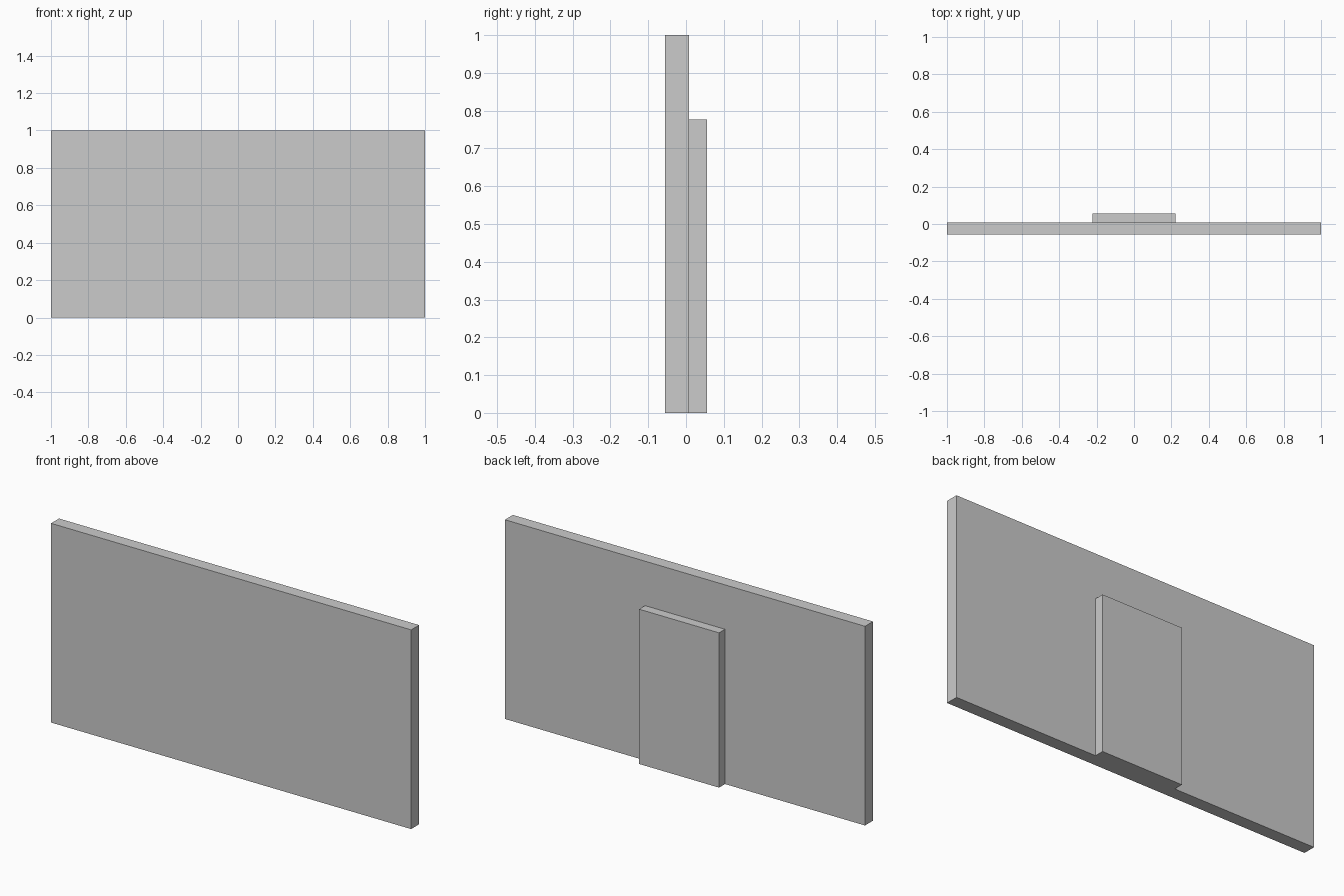
import bpy, bmesh, math
from mathutils import Vector

if "Cube" in bpy.data.objects:
    bpy.data.objects.remove(bpy.data.objects["Cube"])

Y_FRONT, Y_WALL, Y_DOOR = -0.055, 0.008, 0.055
DOOR_X, DOOR_Z = 0.222, 0.777

# Wall slab
bm = bmesh.new()
bmesh.ops.create_cube(bm, size=1)
bmesh.ops.scale(bm, vec=(2, Y_WALL - Y_FRONT, 1), verts=bm.verts)
bmesh.ops.translate(bm, vec=(0, (Y_WALL + Y_FRONT) / 2, 0.5), verts=bm.verts)

# Outline of the door panel cut into the slab
for co, no in (((-DOOR_X, 0, 0), (1, 0, 0)), ((DOOR_X, 0, 0), (1, 0, 0)),
               ((0, 0, DOOR_Z), (0, 0, 1))):
    bmesh.ops.bisect_plane(bm, geom=bm.verts[:] + bm.edges[:] + bm.faces[:],
                           plane_co=co, plane_no=no)

# Door panel raised from the back face
bm.normal_update()
door = [f for f in bm.faces if f.normal.y > 0.9
        and abs(f.calc_center_median().x) < DOOR_X
        and f.calc_center_median().z < DOOR_Z]
out = bmesh.ops.extrude_face_region(bm, geom=door)
bmesh.ops.delete(bm, geom=[f for f in door if f.is_valid], context='FACES_ONLY')
bmesh.ops.translate(bm, vec=Vector((0, Y_DOOR - Y_WALL, 0)),
                    verts=[v for v in out['geom'] if isinstance(v, bmesh.types.BMVert)])

# Clean flat faces
bmesh.ops.dissolve_limit(bm, angle_limit=math.radians(1), verts=bm.verts, edges=bm.edges)
bmesh.ops.recalc_face_normals(bm, faces=bm.faces)

mesh = bpy.data.meshes.new("wall_with_door_panel")
bm.to_mesh(mesh)
bm.free()
bpy.context.collection.objects.link(bpy.data.objects.new("wall_with_door_panel", mesh))
